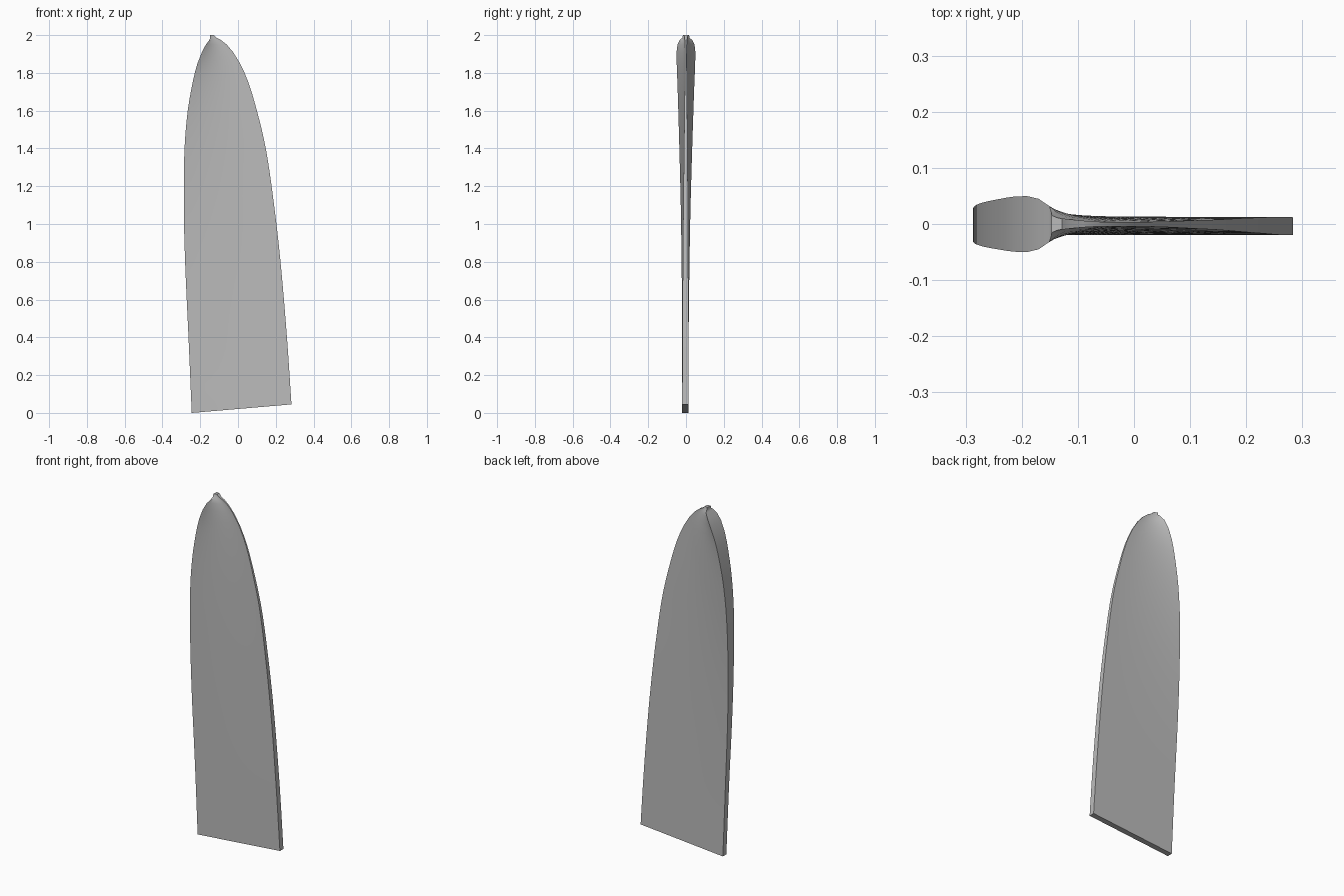
import bpy, bmesh, math

cube = bpy.data.objects.get("Cube")
if cube:
    bpy.data.objects.remove(cube)

# Height, trailing x, leading x, trailing half thickness, leading half thickness
STATIONS = [
    (0.0, -0.245, 0.286, 0.016, 0.016), (0.4, -0.262, 0.259, 0.017, 0.016),
    (0.8, -0.280, 0.225, 0.021, 0.014), (1.1, -0.287, 0.191, 0.026, 0.012),
    (1.4, -0.283, 0.147, 0.034, 0.009), (1.6, -0.266, 0.100, 0.040, 0.007),
    (1.75, -0.240, 0.055, 0.045, 0.005), (1.85, -0.215, 0.011, 0.049, 0.004),
    (1.91, -0.191, -0.026, 0.050, 0.004), (1.95, -0.170, -0.060, 0.045, 0.004),
    (1.975, -0.151, -0.092, 0.032, 0.006), (1.985, -0.147, -0.112, 0.020, 0.008),
    (2.0, -0.147, -0.128, 0.016, 0.010),
]
COLUMNS = 12
SLANT = 0.045


def station(z):
    """Interpolate the blade section at a height with a smooth cubic."""
    n = len(STATIONS)
    i = max(k for k in range(n - 1) if STATIONS[k][0] <= z + 1e-9)
    a, b = STATIONS[i], STATIONS[i + 1]
    before, after = STATIONS[max(i - 1, 0)], STATIONS[min(i + 2, n - 1)]
    span = b[0] - a[0]
    t = (z - a[0]) / span
    out = []
    for k in range(1, len(a)):
        m0 = (b[k] - before[k]) / (b[0] - before[0]) * span
        m1 = (after[k] - a[k]) / (after[0] - a[0]) * span
        d = b[k] - a[k]
        out.append(a[k] + t * (m0 + t * (3 * d - 2 * m0 - m1 + t * (m0 + m1 - 2 * d))))
    return out


def section(bm, z):
    """One closed ring: back face left to right, then front face right to left."""
    rings = ([], [])
    for c in range(COLUMNS + 1):
        u = c / COLUMNS
        zz = z + SLANT * u * max(0.0, 1 - z)
        left, _, thick, _ = station(z)
        _, right, _, thin = station(zz)
        half = thin + (thick - thin) * (1 - u) ** 2
        # The thin root sits slightly toward the front
        middle = -0.004 * (1 - z / 2)
        for ring, side in zip(rings, (1, -1)):
            ring.append(bm.verts.new((left + (right - left) * u, middle + side * half, zz)))
    return rings[0] + rings[1][::-1]


# Tapered blade with a flared, blunt trailing edge
bm = bmesh.new()
heights = []
for a, b in zip(STATIONS, STATIONS[1:]):
    steps = max(1, round((b[0] - a[0]) / 0.05))
    heights += [a[0] + (b[0] - a[0]) * s / steps for s in range(steps)]
heights.append(STATIONS[-1][0])
loops = [section(bm, z) for z in heights]
for low, high in zip(loops, loops[1:]):
    for i in range(len(low)):
        j = (i + 1) % len(low)
        bm.faces.new((low[i], low[j], high[j], high[i]))
bm.faces.new(loops[0])
bm.faces.new(loops[-1])
bmesh.ops.recalc_face_normals(bm, faces=bm.faces)
mesh = bpy.data.meshes.new("blade")
bm.to_mesh(mesh)
bm.free()
blade = bpy.data.objects.new("blade", mesh)
bpy.context.collection.objects.link(blade)

# Plain grey finish
grey = bpy.data.materials.new("plain grey")
grey.use_nodes = True
colour = (0.5, 0.5, 0.5, 1)
grey.diffuse_color = colour
grey.node_tree.nodes["Principled BSDF"].inputs["Base Color"].default_value = colour
mesh.materials.append(grey)

bpy.ops.object.select_all(action="DESELECT")
blade.select_set(True)
bpy.context.view_layer.objects.active = blade
bpy.ops.object.shade_smooth_by_angle(angle=math.radians(30))
